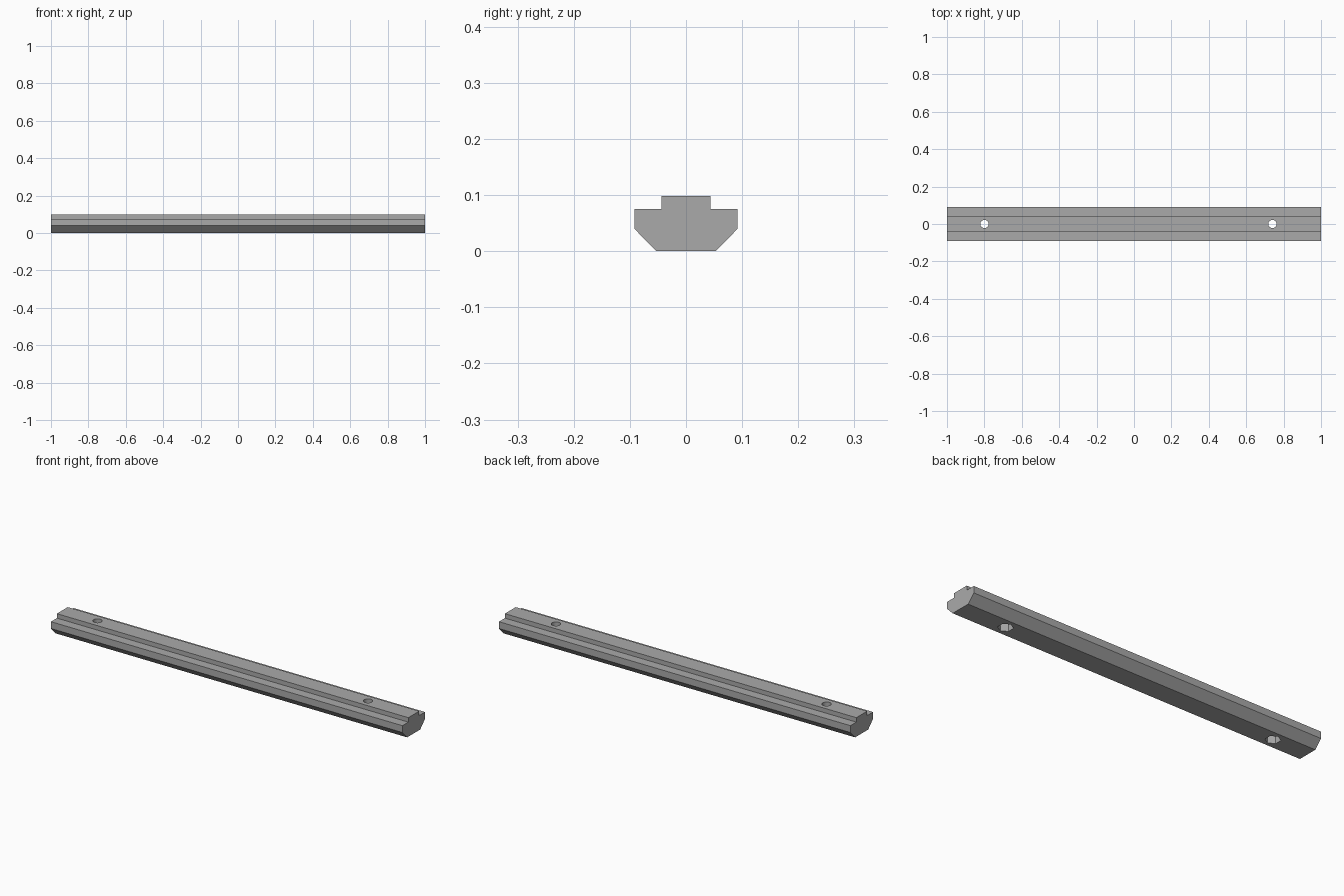
import bpy, bmesh, math
from mathutils import Matrix

cube = bpy.data.objects.get("Cube")
if cube:
    bpy.data.objects.remove(cube, do_unlink=True)

HOLES = (-0.8, 0.74)

grey = bpy.data.materials.new("plain_grey")
grey.use_nodes = True
colour = (0.40, 0.40, 0.40, 1)
grey.diffuse_color = colour
grey.node_tree.nodes["Principled BSDF"].inputs["Base Color"].default_value = colour


def add_object(name, bm):
    bmesh.ops.recalc_face_normals(bm, faces=bm.faces)
    mesh = bpy.data.meshes.new(name)
    bm.to_mesh(mesh)
    bm.free()
    mesh.materials.append(grey)
    obj = bpy.data.objects.new(name, mesh)
    bpy.context.collection.objects.link(obj)
    return obj


# Rail: mirrored half profile swept along x
half = [(0.053, 0), (0.092, 0.04), (0.092, 0.075), (0.044, 0.075), (0.044, 0.098)]
profile = half + [(-y, z) for y, z in reversed(half)]
bm = bmesh.new()
end = bm.faces.new([bm.verts.new((-1, y, z)) for y, z in profile])
swept = bmesh.ops.extrude_face_region(bm, geom=[end], use_keep_orig=True)
moved = [g for g in swept["geom"] if isinstance(g, bmesh.types.BMVert)]
bmesh.ops.translate(bm, verts=moved, vec=(2, 0, 0))
rail = add_object("slot_rail", bm)


# Bolt holes through the rail and hexagonal nut pockets underneath
def cutter(name, sides, radius, z0, z1, turn=0):
    bm = bmesh.new()
    for x in HOLES:
        place = Matrix.Translation((x, 0, (z0 + z1) / 2)) @ Matrix.Rotation(turn, 4, "Z")
        bmesh.ops.create_cone(bm, cap_ends=True, segments=sides, radius1=radius,
                              radius2=radius, depth=z1 - z0, matrix=place)
    obj = add_object(name, bm)
    obj.hide_render = True
    obj.hide_set(True)
    cut = rail.modifiers.new(name, "BOOLEAN")
    cut.operation = "DIFFERENCE"
    cut.solver = "EXACT"
    cut.object = obj
    return obj


cutters = [cutter("nut_pocket_cutter", 6, 0.036, -0.05, 0.045),
           cutter("bolt_hole_cutter", 24, 0.022, -0.06, 0.15)]

# Bake the cuts and drop the helpers
bpy.context.view_layer.update()
baked = bpy.data.meshes.new_from_object(rail.evaluated_get(bpy.context.evaluated_depsgraph_get()))
rail.modifiers.clear()
rail.data = baked
for obj in cutters:
    bpy.data.objects.remove(obj, do_unlink=True)
bpy.context.view_layer.objects.active = rail
rail.select_set(True)
bpy.ops.object.shade_smooth_by_angle(angle=math.radians(25))
